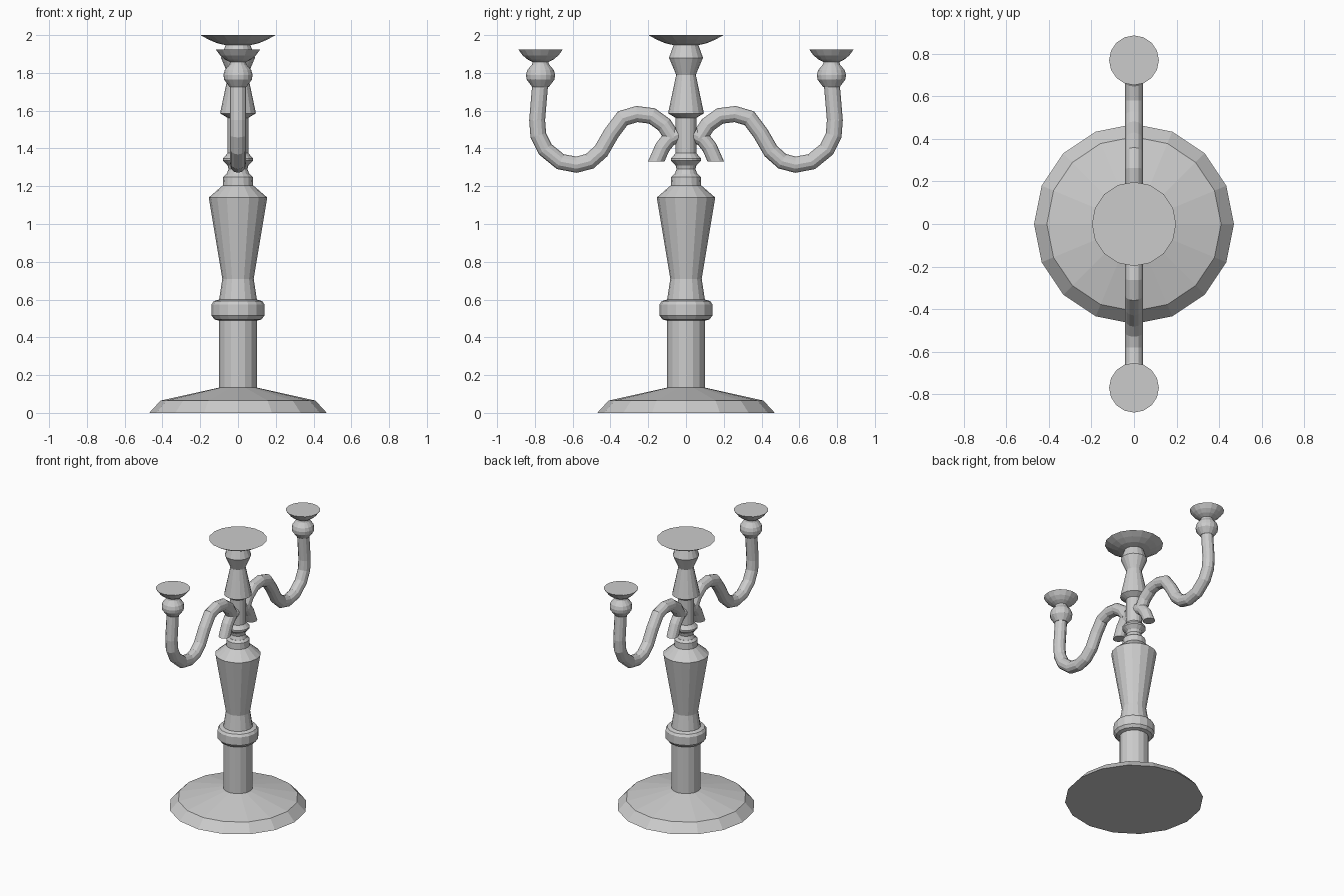
import bpy, bmesh, math
from mathutils import Vector

if "Cube" in bpy.data.objects:
    bpy.data.objects.remove(bpy.data.objects["Cube"])

metal = bpy.data.materials.new("grey_metal")
metal.diffuse_color = (0.6, 0.6, 0.6, 1)
metal.use_nodes = True
metal.node_tree.nodes["Principled BSDF"].inputs["Base Color"].default_value = metal.diffuse_color


def finish(name, bm, mirror=False):
    bmesh.ops.recalc_face_normals(bm, faces=bm.faces)
    me = bpy.data.meshes.new(name)
    bm.to_mesh(me)
    bm.free()
    me.materials.append(metal)
    ob = bpy.data.objects.new(name, me)
    bpy.context.collection.objects.link(ob)
    if mirror:
        m = ob.modifiers.new("mirror", 'MIRROR')
        m.use_axis = (False, True, False)
        m.use_mirror_merge = False
    return ob


def skin(bm, rings):
    # bridge consecutive rings and cap both ends
    vs = [[bm.verts.new(p) for p in r] for r in rings]
    n = len(vs[0])
    for a, b in zip(vs, vs[1:]):
        for i in range(n):
            j = (i + 1) % n
            bm.faces.new((a[i], a[j], b[j], b[i]))
    bm.faces.new(vs[0][::-1])
    bm.faces.new(vs[-1])


def turned(name, profile, sides=16, y=0.0, mirror=False):
    bm = bmesh.new()
    ang = [2 * math.pi * i / sides for i in range(sides)]
    skin(bm, [[(r * math.cos(a), y + r * math.sin(a), z) for a in ang] for r, z in profile])
    return finish(name, bm, mirror)


def tube(name, path, radius, sides=12, first_dir=None):
    # mitred tube along a path in the x = 0 plane
    bm = bmesh.new()
    pts = [Vector((0, y, z)) for y, z in path]
    rings = []
    for k, p in enumerate(pts):
        d0 = (p - pts[k - 1]).normalized() if k else (pts[1] - p).normalized()
        d1 = (pts[k + 1] - p).normalized() if k < len(pts) - 1 else d0
        t = (d0 + d1).normalized()
        if k == 0 and first_dir:
            t = Vector(first_dir)
        side = Vector((0, -t.z, t.y)) / max(0.5, t.dot(d1))
        rings.append([p + radius * (math.cos(a) * Vector((1, 0, 0)) + math.sin(a) * side)
                      for a in (2 * math.pi * i / sides for i in range(sides))])
    skin(bm, rings)
    return finish(name, bm, True)


# foot
turned("foot", [(0.47, 0), (0.41, 0.065), (0.10, 0.134)])
# lower stem and ring
turned("lower_stem", [(0.10, 0.12), (0.10, 0.50)])
turned("stem_ring", [(0.10, 0.488), (0.125, 0.495), (0.14, 0.515), (0.14, 0.575),
                     (0.128, 0.592), (0.10, 0.60)])
# tapered body with shoulder
turned("body", [(0.10, 0.59), (0.10, 0.60), (0.083, 0.71), (0.155, 1.14), (0.08, 1.205),
                (0.078, 1.25), (0.062, 1.265)])
# slim upper stem with collar
turned("upper_stem", [(0.062, 1.26), (0.05, 1.29), (0.055, 1.31), (0.08, 1.335),
                      (0.08, 1.347), (0.055, 1.375), (0.055, 1.58)])
# flared top piece
turned("top_piece", [(0.055, 1.562), (0.095, 1.586), (0.052, 1.79), (0.09, 1.88),
                     (0.066, 1.947), (0.066, 1.955)])
# centre dish
turned("centre_dish", [(0.07, 1.948), (0.11, 1.957), (0.155, 1.976), (0.198, 2.0)])

# curved arms and their short scroll ends
tube("arm", [(0.07, 1.455), (0.115, 1.525), (0.18, 1.572), (0.26, 1.582), (0.335, 1.56),
             (0.395, 1.48), (0.45, 1.385), (0.51, 1.332), (0.58, 1.314), (0.665, 1.33),
             (0.745, 1.395), (0.782, 1.47), (0.788, 1.55), (0.772, 1.74)], 0.042)
tube("arm_scroll", [(0.158, 1.33), (0.125, 1.405), (0.09, 1.45), (0.04, 1.475)], 0.04,
     first_dir=(0, 0, 1))

# arm beads and dishes
turned("arm_bead", [(0.044, 1.725), (0.074, 1.765), (0.077, 1.79), (0.07, 1.815),
                    (0.045, 1.845), (0.04, 1.862)], 16, 0.77, True)
turned("arm_dish", [(0.042, 1.857), (0.07, 1.872), (0.095, 1.893), (0.117, 1.923)],
       16, 0.77, True)
